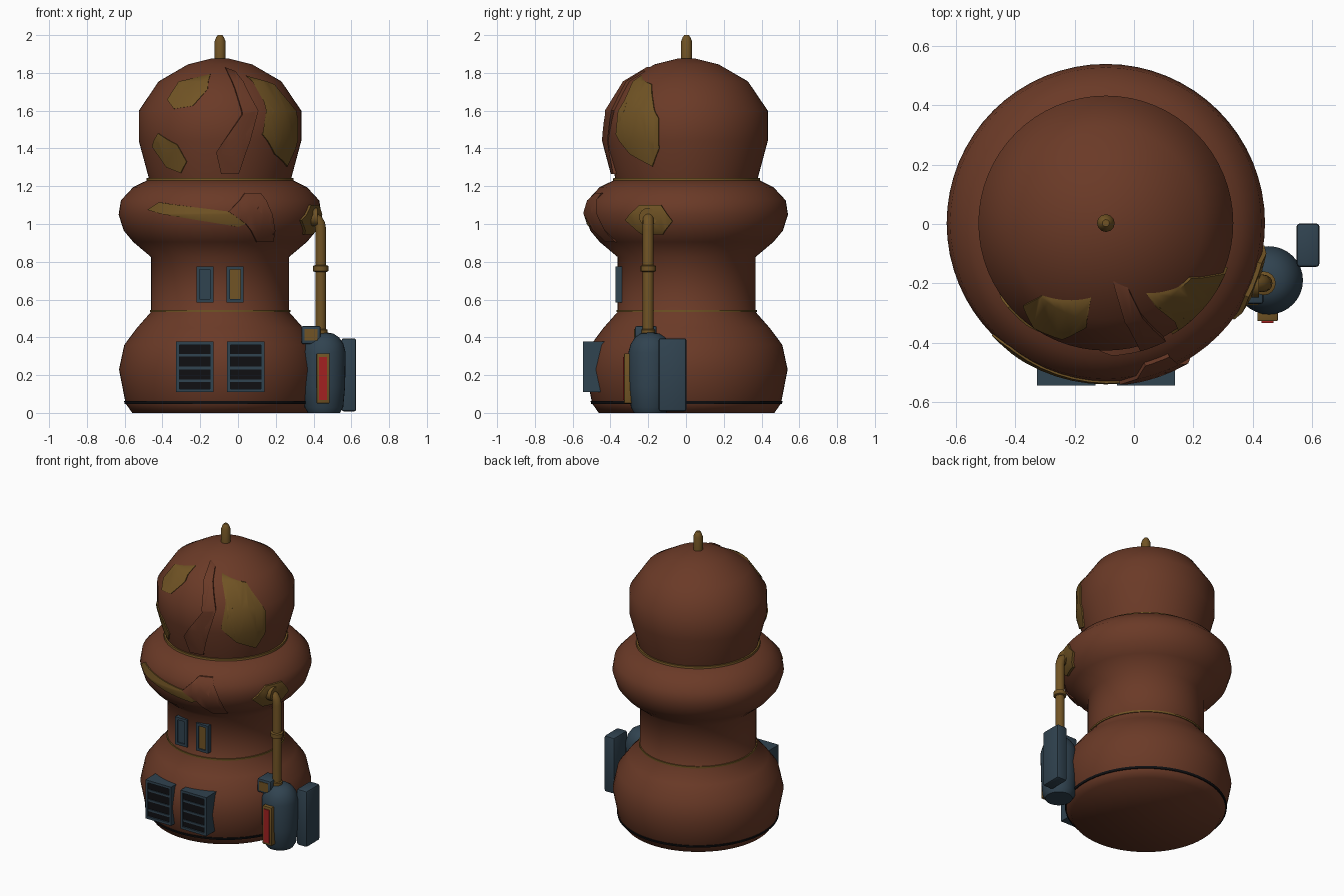
import bpy, bmesh, math
from mathutils import Vector

if "Cube" in bpy.data.objects:
    bpy.data.objects.remove(bpy.data.objects["Cube"])

CX, CY = -0.095, 0.003  # axis of the round body


def mat(name, col):
    m = bpy.data.materials.new(name)
    m.diffuse_color = (*col, 1)
    m.use_nodes = True
    m.node_tree.nodes["Principled BSDF"].inputs["Base Color"].default_value = m.diffuse_color
    return m


RUST = mat("rust_brown", (0.145, 0.042, 0.020))
GOLD = mat("old_brass", (0.165, 0.088, 0.018))
BLUE = mat("slate_blue", (0.030, 0.056, 0.080))
DARK = mat("soot_black", (0.005, 0.005, 0.006))
RED = mat("gauge_red", (0.36, 0.015, 0.015))


def finish(bm, name, material, angle=40):
    bmesh.ops.recalc_face_normals(bm, faces=bm.faces)
    me = bpy.data.meshes.new(name)
    bm.to_mesh(me)
    bm.free()
    me.materials.append(material)
    for p in me.polygons:
        p.use_smooth = True
    me.set_sharp_from_angle(angle=math.radians(angle))
    ob = bpy.data.objects.new(name, me)
    bpy.context.collection.objects.link(ob)
    return ob


def lathe(name, profile, material, x=CX, y=CY, seg=64, angle=40):
    """Spin (radius, z) points round a vertical axis and cap the ends."""
    bm = bmesh.new()
    rings = [[bm.verts.new((x + r * math.cos(2 * math.pi * i / seg),
                            y + r * math.sin(2 * math.pi * i / seg), z))
              for i in range(seg)] for r, z in profile]
    for a, b in zip(rings, rings[1:]):
        for i in range(seg):
            j = (i + 1) % seg
            bm.faces.new((a[i], a[j], b[j], b[i]))
    bm.faces.new(rings[0])
    bm.faces.new(rings[-1])
    return finish(bm, name, material, angle)


def box(name, x0, x1, y0, y1, z0, z1, material, bevel=0.0):
    bm = bmesh.new()
    bmesh.ops.create_cube(bm, size=1)
    for v in bm.verts:
        v.co = ((x0 + x1) / 2 + v.co.x * (x1 - x0),
                (y0 + y1) / 2 + v.co.y * (y1 - y0),
                (z0 + z1) / 2 + v.co.z * (z1 - z0))
    if bevel:
        bmesh.ops.bevel(bm, geom=bm.edges[:], offset=bevel, segments=2,
                        profile=0.5, affect='EDGES')
    return finish(bm, name, material, 30)


def frame(name, x0, x1, y0, y1, z0, z1, t, material):
    """Rectangular frame open to the front: four bars in one object."""
    bm = bmesh.new()
    for a, b, c, d in ((x0, x0 + t, z0, z1), (x1 - t, x1, z0, z1),
                       (x0 + t, x1 - t, z0, z0 + t), (x0 + t, x1 - t, z1 - t, z1)):
        made = bmesh.ops.create_cube(bm, size=1)
        for v in made["verts"]:
            v.co = ((a + b) / 2 + v.co.x * (b - a), (y0 + y1) / 2 + v.co.y * (y1 - y0),
                    (c + d) / 2 + v.co.z * (d - c))
    return finish(bm, name, material, 30)


# Body: base, neck, bulging collar and dome
BODY = [(0.465, 0), (0.5, 0.05), (0.535, 0.23), (0.507, 0.36), (0.44, 0.45),
        (0.365, 0.535), (0.365, 0.825), (0.46, 0.905), (0.51, 0.965), (0.537, 1.05),
        (0.525, 1.125), (0.46, 1.195), (0.378, 1.235)]
DOME = [(0.375, 1.235), (0.43, 1.44), (0.43, 1.6), (0.325, 1.755),
        (0.17, 1.845), (0.05, 1.875)]
lathe("lower_body", BODY, RUST, angle=60)
lathe("dome", DOME, RUST, angle=60)
lathe("base_band", [(0.49, 0.048), (0.505, 0.048), (0.508, 0.062), (0.49, 0.062)], DARK)
lathe("neck_ring", [(0.35, 0.533), (0.372, 0.533), (0.372, 0.545), (0.35, 0.545)], GOLD)
lathe("dome_ring", [(0.36, 1.23), (0.39, 1.23), (0.388, 1.243), (0.36, 1.243)], GOLD)
lathe("finial", [(0.03, 1.85), (0.03, 1.965), (0.02, 1.99), (0.012, 2.0)], GOLD, seg=12)


def radius(z):
    pts = BODY + DOME
    for (r0, z0), (r1, z1) in zip(pts, pts[1:]):
        if z0 <= z <= z1 and z1 > z0:
            return r0 + (r1 - r0) * (z - z0) / (z1 - z0)
    return pts[-1][0]


def front(pts):
    """Front view (x, z) to (angle, z) on the body."""
    return [(math.asin((x - CX) / radius(z)), z) for x, z in pts]


def wrapped_plate(name, pts, off, material):
    """Polygon in (angle, z) bent round the body with some thickness."""
    bm = bmesh.new()
    bm.faces.new([bm.verts.new((a, 0, z)) for a, z in pts])
    bmesh.ops.triangulate(bm, faces=bm.faces[:], ngon_method='EAR_CLIP')
    cuts = [((0, 0, z), (0, 0, 1)) for _, z in BODY + DOME]
    cuts += [((math.radians(d), 0, 0), (1, 0, 0)) for d in range(-84, 90, 6)]
    for co, no in cuts:
        bmesh.ops.bisect_plane(bm, geom=bm.verts[:] + bm.edges[:] + bm.faces[:],
                               plane_co=co, plane_no=no, dist=1e-5)
    ext = bmesh.ops.extrude_face_region(bm, geom=bm.faces[:])
    for v in bm.verts:
        v.co.y = off
    for g in ext["geom"]:
        if isinstance(g, bmesh.types.BMVert):
            g.co.y = -0.02
    for v in bm.verts:
        a, o, z = v.co
        r = radius(z) + o
        v.co = (CX + r * math.sin(a), CY - r * math.cos(a), z)
    return finish(bm, name, material, 40)


# Brass patches and raised rust strips
wrapped_plate("dome_patch_upper", front([(-.37, 1.66), (-.31, 1.755), (-.145, 1.795),
              (-.16, 1.715), (-.24, 1.625), (-.335, 1.61)]), 0.007, GOLD)
wrapped_plate("dome_patch_lower", front([(-.42, 1.48), (-.32, 1.42), (-.27, 1.33),
              (-.30, 1.27), (-.375, 1.30), (-.45, 1.41)]), 0.007, GOLD)
wrapped_plate("dome_patch_right", [(math.radians(a), z) for a, z in (
              (30, 1.785), (57, 1.74), (70, 1.56), (70, 1.40), (63, 1.305), (44, 1.37),
              (31, 1.475), (41, 1.60), (36, 1.69))], 0.008, GOLD)
wrapped_plate("dome_strip", front([(-.07, 1.83), (-.02, 1.81), (.10, 1.60), (-.01, 1.395),
              (0, 1.265), (-.09, 1.265), (-.115, 1.38), (.02, 1.58), (-.02, 1.72)]),
              0.018, RUST)
wrapped_plate("collar_band", front([(-.475, 1.075), (-.415, 1.115), (0, 1.06), (.04, 1.0),
              (0, .985), (-.41, 1.055)]), 0.007, GOLD)
wrapped_plate("collar_strip", front([(-.05, 1.065), (.035, 1.165), (.115, 1.165),
              (.10, 1.08), (.18, .95), (.18, .905), (.095, .905), (.04, 1.0)]),
              0.012, RUST)
wrapped_plate("pipe_flange", [(math.radians(a), z) for a, z in (
              (53, 1.02), (62.5, 1.1), (75.5, 1.1), (82, 1.015), (75.5, .945),
              (62, .945))], 0.014, GOLD)

# Small neck windows
for side, x, pane in (("left", -0.22, BLUE), ("right", -0.06, GOLD)):
    frame(f"window_frame_{side}", x, x + 0.09, -0.372, -0.33, 0.585, 0.775, 0.017, BLUE)
    box(f"window_pane_{side}", x + 0.015, x + 0.075, -0.364, -0.34, 0.6, 0.76, pane)

# Base vents with louvres
for side, x in (("left", -0.327), ("right", -0.058)):
    frame(f"vent_frame_{side}", x, x + 0.197, -0.545, -0.42, 0.11, 0.377, 0.017, BLUE)
    box(f"vent_back_{side}", x + 0.012, x + 0.185, -0.535, -0.43, 0.122, 0.365, DARK)
    for k in range(3):
        z = 0.17 + 0.068 * k
        box(f"vent_louvre_{side}_{k + 1}", x + 0.015, x + 0.182, -0.541, -0.52,
            z - 0.007, z + 0.007, BLUE)

# Side tank with its box, valve and gauge
TX, TY = 0.455, -0.19
lathe("tank", [(0.085, 0), (0.102, 0.03), (0.112, 0.14), (0.115, 0.32), (0.103, 0.365),
               (0.08, 0.4), (0.05, 0.42), (0.02, 0.425)], BLUE, TX, TY, 32, 50)
box("side_box", 0.548, 0.626, -0.145, 0.002, 0.008, 0.395, BLUE, 0.012)
box("valve_box", 0.335, 0.437, -0.27, -0.155, 0.365, 0.46, BLUE, 0.01)
box("valve_plate", 0.352, 0.42, -0.274, -0.268, 0.382, 0.443, GOLD)
box("gauge_frame", 0.416, 0.485, -0.328, -0.27, 0.05, 0.315, GOLD, 0.005)
box("gauge_strip", 0.43, 0.471, -0.334, -0.32, 0.068, 0.297, RED)

# Pipe from the tank up into the collar
PX, PY = 0.438, -0.2
lathe("pipe_foot", [(0.036, 0.405), (0.036, 0.44), (0.028, 0.445)], GOLD, PX, PY, 16)
lathe("pipe_coupling", [(0.028, 0.745), (0.04, 0.75), (0.04, 0.778), (0.028, 0.783)],
      GOLD, PX, PY, 16)


def tube(name, pts, r, material, seg=16):
    """Round tube in the plane y = PY through (x, z) points."""
    bm = bmesh.new()
    rings = []
    for i, (x, z) in enumerate(pts):
        a, b = pts[max(i - 1, 0)], pts[min(i + 1, len(pts) - 1)]
        t = Vector((b[0] - a[0], 0, b[1] - a[1])).normalized()
        n = Vector((t.z, 0, -t.x))
        rings.append([bm.verts.new(Vector((x, PY, z)) + r * (
            math.cos(2 * math.pi * k / seg) * n
            + math.sin(2 * math.pi * k / seg) * Vector((0, 1, 0)))) for k in range(seg)])
    for a, b in zip(rings, rings[1:]):
        for k in range(seg):
            j = (k + 1) % seg
            bm.faces.new((a[k], a[j], b[j], b[k]))
    bm.faces.new(rings[0])
    bm.faces.new(rings[-1])
    return finish(bm, name, material, 50)


tube("pipe", [(PX, 0.42), (PX, 0.97), (0.433, 1.0), (0.42, 1.022), (0.40, 1.035),
              (0.36, 1.037)], 0.029, GOLD)
tube("pipe_collar", [(0.36, 1.037), (0.422, 1.037)], 0.048, GOLD)
